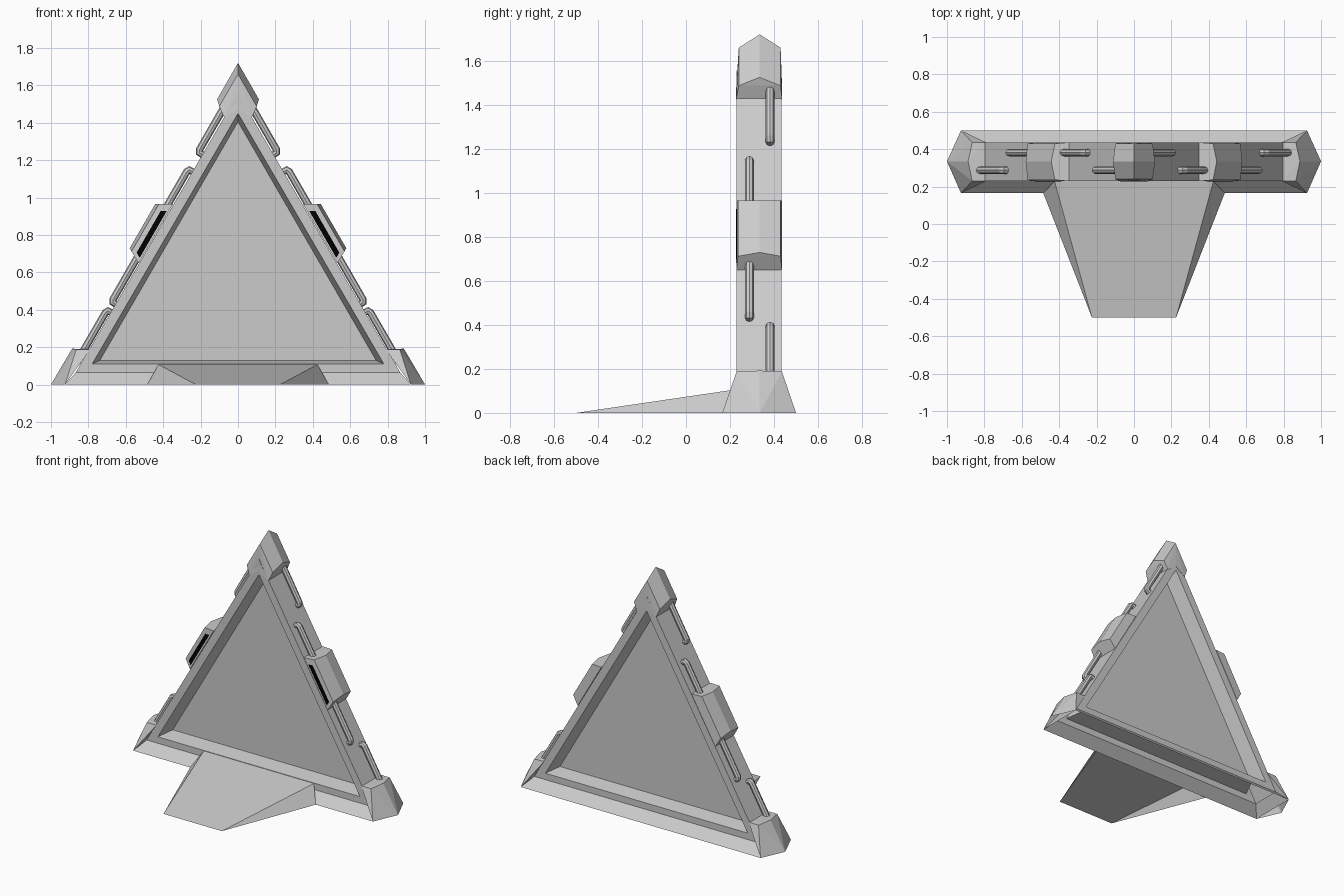
import bpy, bmesh, math
from mathutils import Vector

if "Cube" in bpy.data.objects:
    bpy.data.objects.remove(bpy.data.objects["Cube"])

YF, YB, YM = 0.23, 0.435, 0.335      # frame front, back and mid depth
C, S = math.cos(math.radians(60)), math.sin(math.radians(60))


def finish(name, bm):
    bmesh.ops.remove_doubles(bm, verts=bm.verts, dist=0.0001)
    bmesh.ops.recalc_face_normals(bm, faces=bm.faces)
    me = bpy.data.meshes.new(name)
    bm.to_mesh(me)
    bm.free()
    ob = bpy.data.objects.new(name, me)
    bpy.context.collection.objects.link(ob)
    return ob


def faces(name, polys):
    bm = bmesh.new()
    for p in polys:
        bm.faces.new([bm.verts.new(v) for v in p])
    return finish(name, bm)


def hull(name, pts, open_bottom=False):
    bm = bmesh.new()
    for p in pts:
        bm.verts.new(p)
    res = bmesh.ops.convex_hull(bm, input=bm.verts)
    junk = [v for v in res["geom_interior"] if isinstance(v, bmesh.types.BMVert)]
    bmesh.ops.delete(bm, geom=junk, context='VERTS')
    if open_bottom:
        low = [f for f in bm.faces if all(v.co.z < 0.001 for v in f.verts)]
        bmesh.ops.delete(bm, geom=low, context='FACES_ONLY')
    bmesh.ops.dissolve_limit(bm, angle_limit=0.02, verts=bm.verts, edges=bm.edges)
    return finish(name, bm)


def on_side(t, d, y, s):
    """t along the sloping side, d inward from the outer line, s = left/right"""
    return Vector((s * (1 - t * C - d * S), y, t * S - d * C))


def tri(w, z0, z1, y):
    return [(-w, y, z0), (w, y, z0), (0, y, z1)]


# Triangular frame with a tapered opening and a flared, open foot
polys = []
mid = tri(0.738, 0.13, 1.405, YM)
for y, yfoot in ((YF, 0.165), (YB, 0.5)):
    outer = tri(0.867, 0.065, 1.557, y)
    inner = tri(0.78, 0.11, 1.45, y)
    for i in range(3):
        j = (i + 1) % 3
        polys.append([outer[i], outer[j], inner[j], inner[i]])
        polys.append([inner[i], inner[j], mid[j], mid[i]])
    polys.append([outer[0], outer[1], (0.925, yfoot, 0), (-0.925, yfoot, 0)])
fr, bk = tri(0.867, 0.065, 1.557, YF), tri(0.867, 0.065, 1.557, YB)
for i in (0, 1):
    polys.append([fr[i], fr[2], bk[2], bk[i]])
faces("frame", polys)

# Panel filling the opening
faces("panel", [mid])

# Front ramp, open underneath
a, b = (-0.225, -0.5, 0), (0.225, -0.5, 0)
tl, tr = (-0.425, YF, 0.107), (0.425, YF, 0.107)
faces("ramp", [[a, b, tr, tl],
               [a, tl, (-0.485, 0.165, 0)],
               [b, (0.485, 0.165, 0), tr]])

black = bpy.data.materials.new("black")
black.diffuse_color = (0.0, 0.0, 0.0, 1)
black.use_nodes = True
black.node_tree.nodes["Principled BSDF"].inputs["Base Color"].default_value = black.diffuse_color

for s, side in ((-1, "left"), (1, "right")):
    # Peak cap half
    pts = [(0, YM, 1.72), (s * 0.112, YM, 1.525)]
    for y0, y1 in ((0.24, 0.228), (0.43, 0.437)):
        pts += [(0, y0, 1.66), (s * 0.1, y0, 1.487),
                (s * 0.073, y1, 1.425), (0, y1, 1.475)]
    hull("peak_cap_" + side, pts)

    # Foot cap
    pts = [(s, YM, 0), (s * 0.887, YM, 0.192)]
    for y0, y1 in ((0.165, 0.23), (0.5, 0.436)):
        pts += [(s * 0.925, y0, 0), (s * 0.865, y1, 0.188), (s * 0.79, y1, 0.188)]
    hull("foot_cap_" + side, pts, True)

    # Middle clamp, flared toward the bar
    pts = []
    for t, e in ((0.842, -1), (1.115, 1)):
        pts.append(on_side(t, 0, YM, s))
        for y0, y1 in ((0.236, 0.229), (0.43, 0.436)):
            pts.append(on_side(t + e * 0.01, 0.017, y0, s))
            pts.append(on_side(t + e * 0.046, 0.082, y1, s))
    hull("clamp_" + side, pts)

    # Black slot on the clamp front
    slot = [on_side(t, d, y, s) for t, d, y in
            ((0.84, 0.044, 0.231), (1.096, 0.044, 0.231),
             (1.112, 0.072, 0.228), (0.824, 0.072, 0.228))]
    faces("slot_" + side, [slot]).data.materials.append(black)

    # Pipes: hidden start, elbow end dipping into the bar
    for n, (t0, t1, o) in enumerate(((1.79, 1.484, 1), (1.07, 1.35, -1),
                                     (0.9, 0.56, -1), (0.17, 0.48, 1))):
        cu = bpy.data.curves.new("pipe", 'CURVE')
        cu.dimensions = '3D'
        cu.bevel_depth = 0.02
        cu.bevel_resolution = 2
        sp = cu.splines.new('POLY')
        y = YM + s * o * 0.047
        e = math.copysign(0.014, t1 - t0)
        path = [(t0, 0.06), (t1, 0.06), (t1 + e, 0.067), (t1 + e, 0.1)]
        sp.points.add(len(path) - 1)
        for p, (t, d) in zip(sp.points, path):
            p.co = (*on_side(t, d, y, s), 1)
        sp.use_smooth = False
        ob = bpy.data.objects.new(f"pipe_{side}_{n + 1}", cu)
        bpy.context.collection.objects.link(ob)
